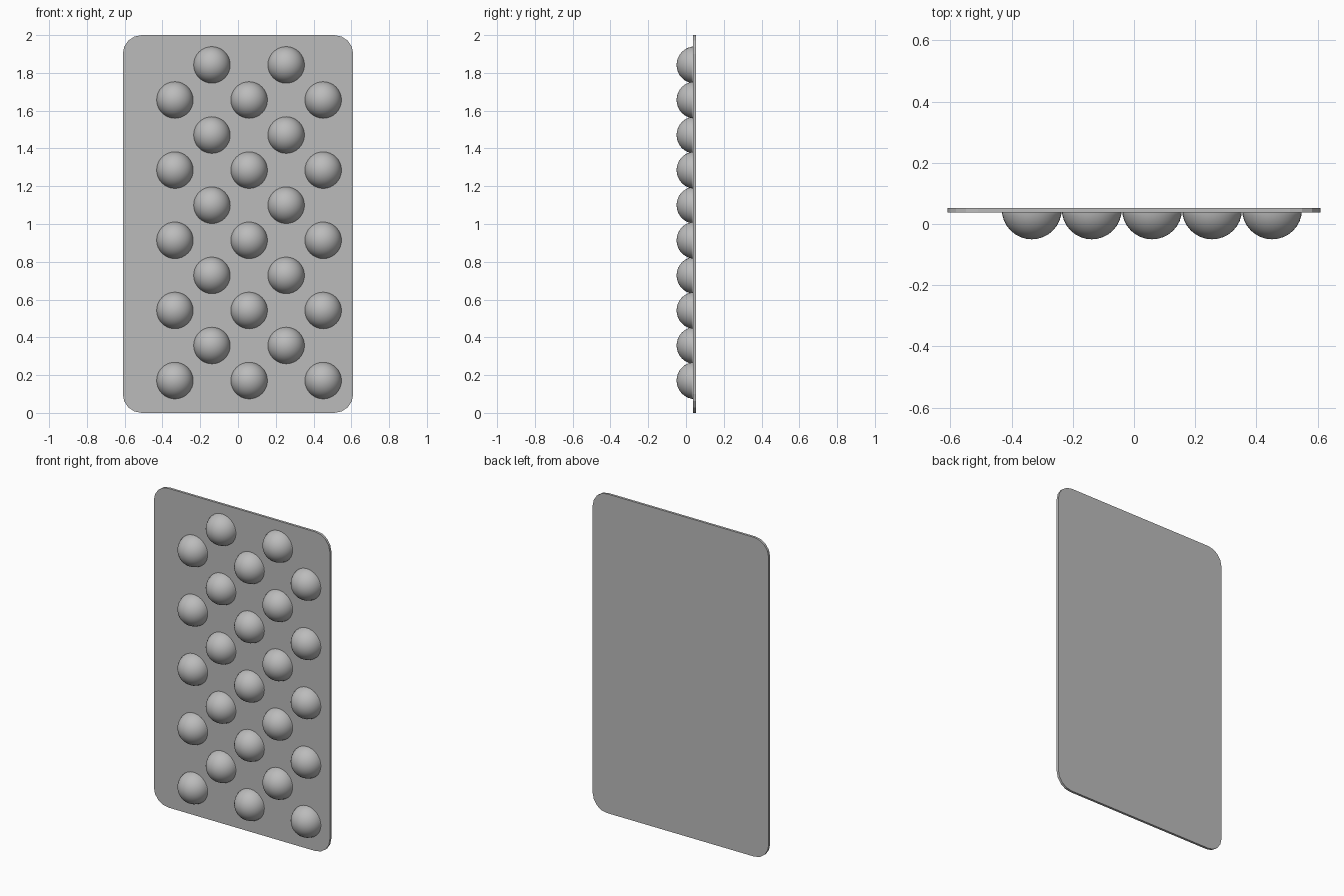
import bpy, bmesh, math
from mathutils import Matrix

if "Cube" in bpy.data.objects:
    bpy.data.objects.remove(bpy.data.objects["Cube"], do_unlink=True)

grey = bpy.data.materials.new("plain grey")
grey.use_nodes = True
colour = (0.5, 0.5, 0.5, 1)
grey.diffuse_color = colour
grey.node_tree.nodes["Principled BSDF"].inputs["Base Color"].default_value = colour

FRONT, BACK = 0.038, 0.053
HALF_W, HEIGHT, CORNER = 0.61, 2.0, 0.1
RADIUS = 0.098


def make_object(name, bm):
    mesh = bpy.data.meshes.new(name)
    bm.to_mesh(mesh)
    bm.free()
    mesh.materials.append(grey)
    obj = bpy.data.objects.new(name, mesh)
    bpy.context.collection.objects.link(obj)
    return obj


# Thin backing plate with rounded corners
bm = bmesh.new()
bmesh.ops.create_cube(bm, size=1)
bmesh.ops.scale(bm, vec=(2 * HALF_W, BACK - FRONT, HEIGHT), verts=bm.verts)
bmesh.ops.translate(bm, vec=(0, (FRONT + BACK) / 2, HEIGHT / 2), verts=bm.verts)
corners = [e for e in bm.edges
           if abs(e.verts[0].co.y - e.verts[1].co.y) > 0.001]
bmesh.ops.bevel(bm, geom=corners, offset=CORNER, segments=4, profile=0.5,
                affect='EDGES')
make_object("backing_plate", bm)


# Half-sphere bump with its pole towards the front
def add_dome(name, x, z):
    bm = bmesh.new()
    bmesh.ops.create_uvsphere(bm, u_segments=32, v_segments=16, radius=RADIUS)
    bmesh.ops.bisect_plane(bm, geom=bm.verts[:] + bm.edges[:] + bm.faces[:],
                           plane_co=(0, 0, 0), plane_no=(0, 0, -1),
                           clear_outer=True)
    bmesh.ops.rotate(bm, matrix=Matrix.Rotation(math.pi / 2, 3, 'X'),
                     verts=bm.verts)
    bmesh.ops.translate(bm, vec=(x, RADIUS - 0.05, z), verts=bm.verts)
    for face in bm.faces:
        face.smooth = True
    make_object(name, bm)


# Staggered rows alternating three and two bumps
for row in range(10):
    columns = (-0.138, 0.255) if row % 2 else (-0.334, 0.059, 0.451)
    for i, x in enumerate(columns):
        add_dome(f"dome_row{row + 1}_{i + 1}", x, 0.171 + row * 0.1857)
